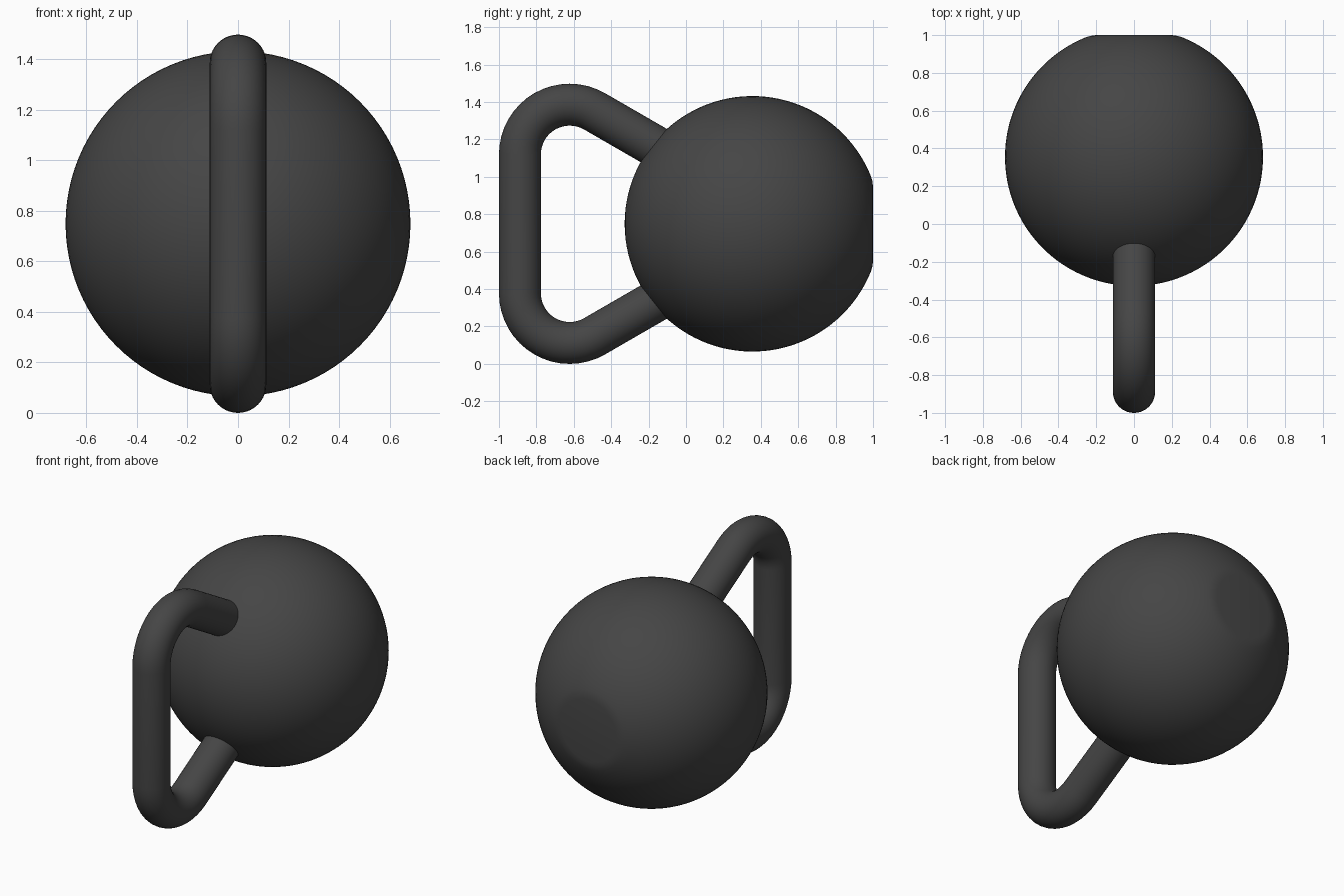
import bpy, bmesh, math
from mathutils import Vector

if "Cube" in bpy.data.objects:
    bpy.data.objects.remove(bpy.data.objects["Cube"])

iron = bpy.data.materials.new("dark_grey_iron")
iron.diffuse_color = (0.06, 0.06, 0.06, 1)
iron.use_nodes = True
iron.node_tree.nodes["Principled BSDF"].inputs["Base Color"].default_value = iron.diffuse_color

MID_Z = 0.749


def add_rings(name, rings):
    """Skin a list of closed rings and cap both ends."""
    bm = bmesh.new()
    loops = [[bm.verts.new(p) for p in ring] for ring in rings]
    n = len(loops[0])
    for a, b in zip(loops, loops[1:]):
        for i in range(n):
            j = (i + 1) % n
            bm.faces.new((a[i], a[j], b[j], b[i]))
    bm.faces.new(loops[0])
    bm.faces.new(loops[-1])
    bmesh.ops.recalc_face_normals(bm, faces=bm.faces)
    mesh = bpy.data.meshes.new(name)
    bm.to_mesh(mesh)
    bm.free()
    mesh.materials.append(iron)
    obj = bpy.data.objects.new(name, mesh)
    bpy.context.collection.objects.link(obj)
    bpy.context.view_layer.objects.active = obj
    obj.select_set(True)
    bpy.ops.object.shade_smooth_by_angle(angle=math.radians(40))
    obj.select_set(False)
    return obj


# Ball: sphere turned around the y axis, ending in a softened flat base
R, CY = 0.683, 0.355
base_angle = math.asin(0.255 / R)
profile = []
for i in range(49):
    t = math.pi - 0.01 + (base_angle - math.pi + 0.01) * i / 48
    profile.append((R * math.sin(t), CY + R * math.cos(t)))
profile += [(0.23, 0.996), (0.2, 1.0)]
SEG = 96
ball_rings = [[(r * math.cos(2 * math.pi * k / SEG), y,
                MID_Z + r * math.sin(2 * math.pi * k / SEG)) for k in range(SEG)]
              for r, y in profile]
add_rings("ball", ball_rings)

# Handle: round bar along a mirrored path of grip, bend and slanted arm
TUBE, BEND, BY, BZ = 0.112, 0.266, -0.622, 0.371
half = []                                   # (y, z offset, bar direction angle)
for i in range(17):
    a = math.radians(180 - 120 * i / 16)
    half.append((BY + BEND * math.cos(a), BZ + BEND * math.sin(a), a - math.pi / 2))
y, z, d = half[-1]
half.append((y + 0.52 * math.cos(d), z + 0.52 * math.sin(d), d))
path = [(y, -z, math.pi - d) for y, z, d in reversed(half)] + half

handle_rings = []
for y, z, d in path:
    centre = Vector((0, y, MID_Z + z))
    side = Vector((0, -math.sin(d), math.cos(d)))
    handle_rings.append([centre
                         + Vector((1, 0, 0)) * TUBE * math.cos(2 * math.pi * k / 40)
                         + side * TUBE * math.sin(2 * math.pi * k / 40)
                         for k in range(40)])
add_rings("handle", handle_rings)
